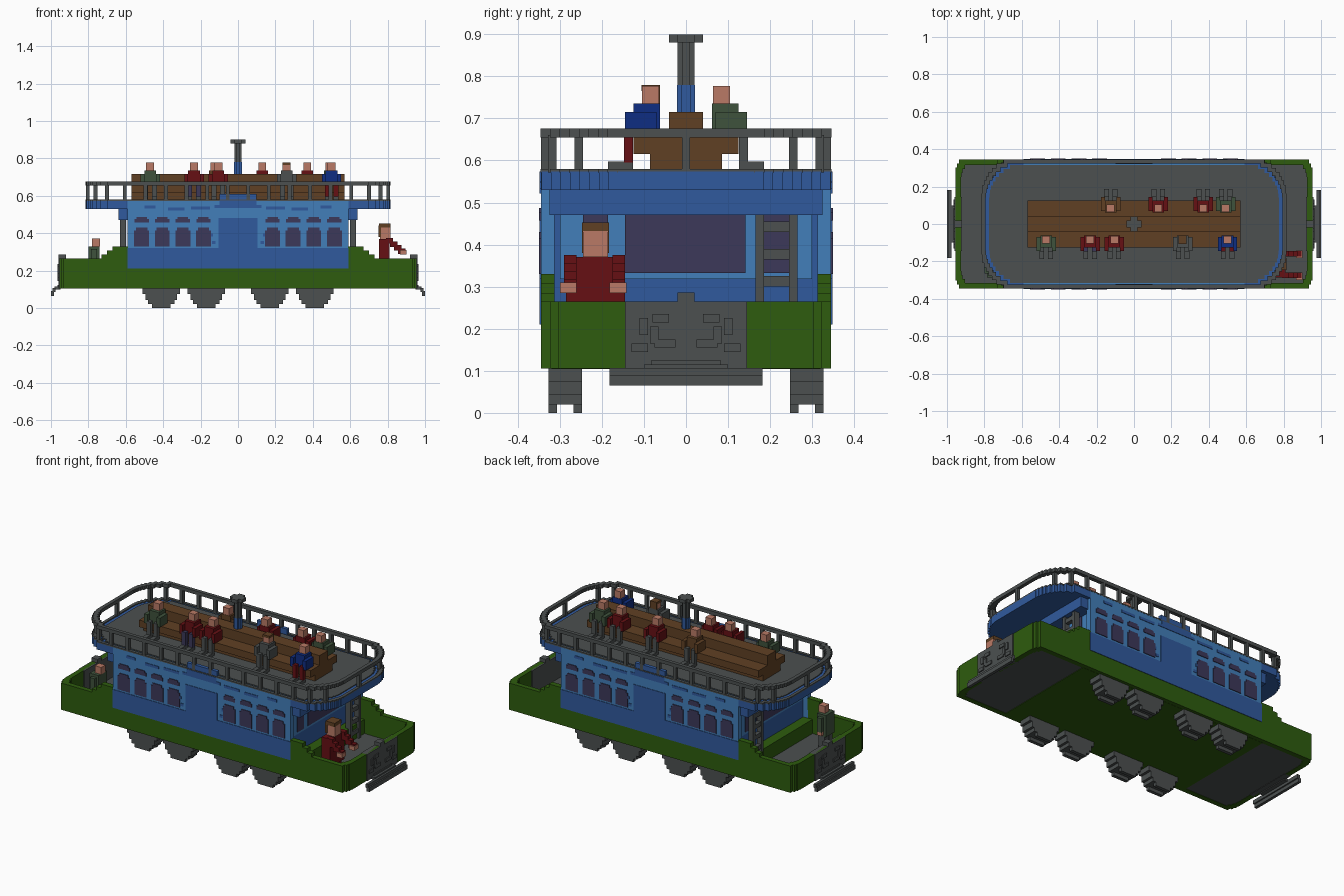
import bpy, bmesh, math

cube = bpy.data.objects.get("Cube")
if cube:
    bpy.data.objects.remove(cube)


def material(name, r, g, b):
    lin = [((c / 255 + 0.055) / 1.055) ** 2.4 if c > 10 else c / 255 / 12.92 for c in (r, g, b)]
    m = bpy.data.materials.new(name)
    m.use_nodes = True
    m.diffuse_color = (*lin, 1)
    m.node_tree.nodes["Principled BSDF"].inputs["Base Color"].default_value = (*lin, 1)
    return m


GREEN = material("hull green", 46, 92, 14)
BLUE = material("mid blue", 48, 90, 158)
LIGHT = material("light blue", 66, 126, 186)
GLASS = material("window purple", 60, 56, 90)
GRAY = material("iron gray", 76, 80, 80)
BROWN = material("wood brown", 96, 64, 36)
SKIN = material("skin", 186, 122, 102)
RED = material("dark red", 102, 16, 20)
NAVY = material("navy blue", 15, 45, 130)
OLIVE = material("coat green", 62, 82, 60)


def finish(name, bm, mat):
    bmesh.ops.recalc_face_normals(bm, faces=bm.faces)
    me = bpy.data.meshes.new(name)
    bm.to_mesh(me)
    bm.free()
    me.materials.append(mat)
    ob = bpy.data.objects.new(name, me)
    bpy.context.collection.objects.link(ob)
    return ob


def boxes(name, mat, items):
    """One object made of axis-aligned boxes (x0, x1, y0, y1, z0, z1)."""
    bm = bmesh.new()
    for x0, x1, y0, y1, z0, z1 in items:
        vs = bmesh.ops.create_cube(bm, size=1)["verts"]
        for v in vs:
            v.co.x = (x0 + x1) / 2 + v.co.x * (x1 - x0)
            v.co.y = (y0 + y1) / 2 + v.co.y * (y1 - y0)
            v.co.z = (z0 + z1) / 2 + v.co.z * (z1 - z0)
    return finish(name, bm, mat)


def mirror(items, x=True, y=True):
    """Repeat boxes on the opposite ends and / or sides."""
    out = list(items)
    if x:
        out += [(-b, -a, c, d, e, f) for a, b, c, d, e, f in out]
    if y:
        out += [(a, b, -d, -c, e, f) for a, b, c, d, e, f in out]
    return out


def outline(hx, hy, cx, cy, n):
    """Rectangle whose rounded corners are cut into stair steps."""
    quarter = []
    for i in range(n):
        x = hx - cx + cx * math.sqrt(1 - (i / n) ** 2)
        quarter += [(x, hy - cy + cy * i / n), (x, hy - cy + cy * (i + 1) / n)]
    quarter.append((hx - cx, hy))
    left = [(-x, y) for x, y in reversed(quarter)]
    top = quarter + left
    return top + [(-x, -y) for x, y in top]


def slab(name, mat, pts, z0, z1):
    bm = bmesh.new()
    face = bm.faces.new([bm.verts.new((x, y, z0)) for x, y in pts])
    up = bmesh.ops.extrude_face_region(bm, geom=[face])["geom"]
    bmesh.ops.translate(bm, vec=(0, 0, z1 - z0), verts=[g for g in up if isinstance(g, bmesh.types.BMVert)])
    return finish(name, bm, mat)


def ring(name, mat, outer, inner, z0, z1):
    bm = bmesh.new()
    loops = [[bm.verts.new((x, y, z)) for x, y in p]
             for p, z in ((outer, z0), (outer, z1), (inner, z1), (inner, z0))]
    n = len(outer)
    for k in range(4):
        a, b = loops[k], loops[(k + 1) % 4]
        for i in range(n):
            j = (i + 1) % n
            bm.faces.new((a[i], a[j], b[j], b[i]))
    return finish(name, bm, mat)


# Hull: stepped-corner wall, floor, underbody, raised shoulders beside the cabin
ring("hull_wall", GREEN, outline(.955, .345, .06, .085, 4), outline(.925, .315, .06, .085, 4), .105, .265)
slab("hull_floor", GRAY, outline(.93, .32, .06, .085, 4), .107, .125)
boxes("underbody", GREEN, [(-.62, .62, -.32, .32, .104, .21)])
boxes("hull_shoulders", GREEN, mirror([(.588, .67, .312, .345, .26, .33), (.67, .7, .312, .345, .26, .307),
                                       (.7, .73, .312, .345, .26, .285)]))

# End gates with raised ironwork, and bumpers
gate = [(.92, .96, -.145, .145, .105, .265), (.92, .96, -.02, .02, .265, .286)]
for s in (-1, 1):
    for y, z, w, h in ((.06, .225, .04, .02), (.1, .205, .02, .04), (.05, .165, .05, .02), (.11, .155, .04, .02),
                       (.075, .185, .02, .04)):
        gate.append((.955, .966, s * y - w / 2, s * y + w / 2, z - h / 2, z + h / 2))
gate.append((.955, .966, -.083, .083, .105, .124))
boxes("end_gates", GRAY, mirror(gate, y=False))
boxes("bumpers", GRAY, mirror([(.983, 1.0, -.182, .182, .065, .09), (.975, .992, -.182, .182, .085, .107),
                               (.95, .98, -.1, .1, .1, .115)], y=False))

# Wheels: stepped trapezoid plates on both sides of an inner block
wheels = []
for x in (.17, .41):
    for w, z0, z1 in ((.10, .075, .105), (.085, .042, .075), (.07, .02, .042)):
        wheels.append((x - w, x + w, .247, .327, z0, z1))
    for y in (.247, .307):
        wheels.append((x - .05, x + .05, y, y + .02, 0, .022))
boxes("wheels", GRAY, mirror(wheels))

# Cabin: core with end walls, light side walls, flat painted panels
boxes("cabin_core", BLUE, [(-.56, .56, -.32, .32, .125, .54)])
boxes("cabin_side_walls", LIGHT, mirror([(-.59, .59, .313, .345, .21, .574)], x=False))
panel = [(-.592, .592, .344, .348, .21, .32), (-.105, .105, .344, .348, .32, .48),
         (-.125, .125, .344, .348, .535, .55), (-.1, .1, .344, .348, .55, .574)]
for s in (-1, 1):
    for x, w, z in ((.2, .1, .535), (.33, .09, .53), (.47, .06, .54), (.13, .02, .35), (.14, .01, .39)):
        panel.append((s * x - w / 2, s * x + w / 2, .344, .348, z - .008, z + .008))
boxes("side_blue_panels", BLUE, mirror(panel, x=False))
panes = []
for x in (.185, .295, .405, .515):
    panes += [(x - .04, x + .04, .344, .349, .33, .415), (x - .03, x + .03, .344, .349, .415, .43),
              (x - .038, x + .038, .344, .349, .457, .477), (x - .028, x + .028, .344, .349, .477, .487)]
boxes("side_windows", GLASS, mirror(panes))

# End walls: light frames, dark panes, ladders
boxes("end_frames", LIGHT, mirror([(.558, .564, -.3, .3, .318, .47)], y=False))
boxes("end_windows", GLASS, mirror([(.56, .568, -.145, .142, .332, .47), (.56, .568, -.245, -.185, .332, .47),
                                    (.56, .568, .185, .245, .332, .47)], y=False))
ladder = [(.6, .632, y, y + .02, .125, .53) for y in (.165, .245)]
ladder += [(.603, .628, .18, .25, z, z + .025) for z in (.16, .227, .3, .365, .43, .49)]
boxes("ladders", GRAY, mirror(ladder, y=False))

# Upper deck with rounded, stepped ends
boxes("deck_support", BLUE, [(-.64, .64, -.325, .325, .47, .54)])
slab("deck", BLUE, outline(.815, .344, .215, .205, 9), .53, .574)
slab("deck_floor", GRAY, outline(.775, .315, .205, .195, 9), .57, .579)
boxes("deck_signs", BLUE, mirror([(-.1, .1, .322, .343, .57, .61)], x=False))

# Railing
ring("top_rail", GRAY, outline(.815, .346, .215, .205, 9), outline(.793, .324, .215, .205, 9), .655, .676)
ring("foot_rail", GRAY, outline(.815, .346, .215, .205, 9), outline(.797, .328, .215, .205, 9), .572, .58)
spots = [(.804, .0), (.762, .255), (.7, .318)] + [(.055 + .11 * i, .335) for i in range(6)]
boxes("rail_posts", GRAY, mirror([(x - .01, x + .01, y - .01, y + .01, .572, .66) for x, y in spots]))

# Double bench and funnel
boxes("bench", BROWN, [(-.57, .57, -.085, .085, .575, .62), (-.57, .57, -.125, .125, .615, .657),
                       (-.57, .57, -.04, .04, .65, .715)])


def cross(r, z0, z1):
    return [(-r, r, -r / 2, r / 2, z0, z1), (-r / 2, r / 2, -r, r, z0, z1)]


boxes("funnel_base", BLUE, cross(.021, .71, .78))
boxes("funnel", GRAY, cross(.02, .78, .885))
boxes("funnel_cap", GRAY, cross(.04, .88, .9))


# Seated passengers: x, side, coat, trousers, has hair on top
def passenger(i, x, s, coat, legs, hair):
    def part(name, mat, items):
        boxes("passenger_%d_%s" % (i, name), mat,
              [(x + a, x + b, min(s * c, s * d), max(s * c, s * d), e, f) for a, b, c, d, e, f in items])
    part("coat", coat, [(-.031, .031, .062, .125, .657, .735),
                        (-.052, -.031, .07, .145, .66, .715), (.031, .052, .07, .145, .66, .715)])
    part("legs", legs, [(a, a + .026, .09, .147, .655, .676) for a in (-.036, .01)]
         + [(a, a + .026, .126, .147, .595, .66) for a in (-.036, .01)])
    part("shoes", GRAY, [(a, a + .026, .126, .186, .577, .597) for a in (-.036, .01)])
    part("head", SKIN, [(-.021, .021, .064, .105, .735, .777)])
    if hair:
        part("hair", BROWN, [(-.022, .022, .063, .106, .765, .779), (-.022, .022, .062, .07, .735, .779)])


riders = [(-.47, -1, OLIVE, GRAY, False), (-.235, -1, RED, GLASS, False), (-.105, -1, RED, GRAY, False),
          (.26, -1, GRAY, GRAY, True), (.5, -1, NAVY, RED, False), (-.125, 1, BROWN, GRAY, False),
          (.13, 1, RED, GRAY, False), (.37, 1, RED, GRAY, False), (.49, 1, OLIVE, GRAY, False)]
for i, r in enumerate(riders):
    passenger(i + 1, *r)

# Standing figure reaching over the gate at the +x end
boxes("standing_coat", RED, [(.755, .81, -.285, -.145, .2, .37)]
      + [(.79 + .022 * k, .83 + .022 * k, y, y + .03, .345 - .019 * k, .375 - .019 * k)
         for k in range(4) for y in (-.29, -.175)])
boxes("standing_legs", RED, [(.76, .8, y, y + .05, .125, .2) for y in (-.27, -.21)])
boxes("standing_hands", SKIN, [(.865, .9, y, y + .04, .285, .31) for y in (-.3, -.182)])
boxes("standing_head", SKIN, [(.76, .815, -.245, -.185, .37, .432)])
boxes("standing_hair", BROWN, [(.755, .815, -.247, -.183, .43, .452), (.752, .765, -.247, -.183, .38, .44)])

# Small figure at the -x end
boxes("small_figure_coat", OLIVE, [(-.8, -.74, -.265, -.185, .2, .33), (-.785, -.755, -.285, -.165, .23, .315)])
boxes("small_figure_legs", GRAY, [(-.79, -.75, y, y + .035, .125, .2) for y in (-.262, -.222)])
boxes("small_figure_hands", SKIN, [(-.785, -.755, y, y + .02, .21, .232) for y in (-.285, -.185)])
boxes("small_figure_head", SKIN, [(-.78, -.738, -.245, -.205, .33, .372)])
